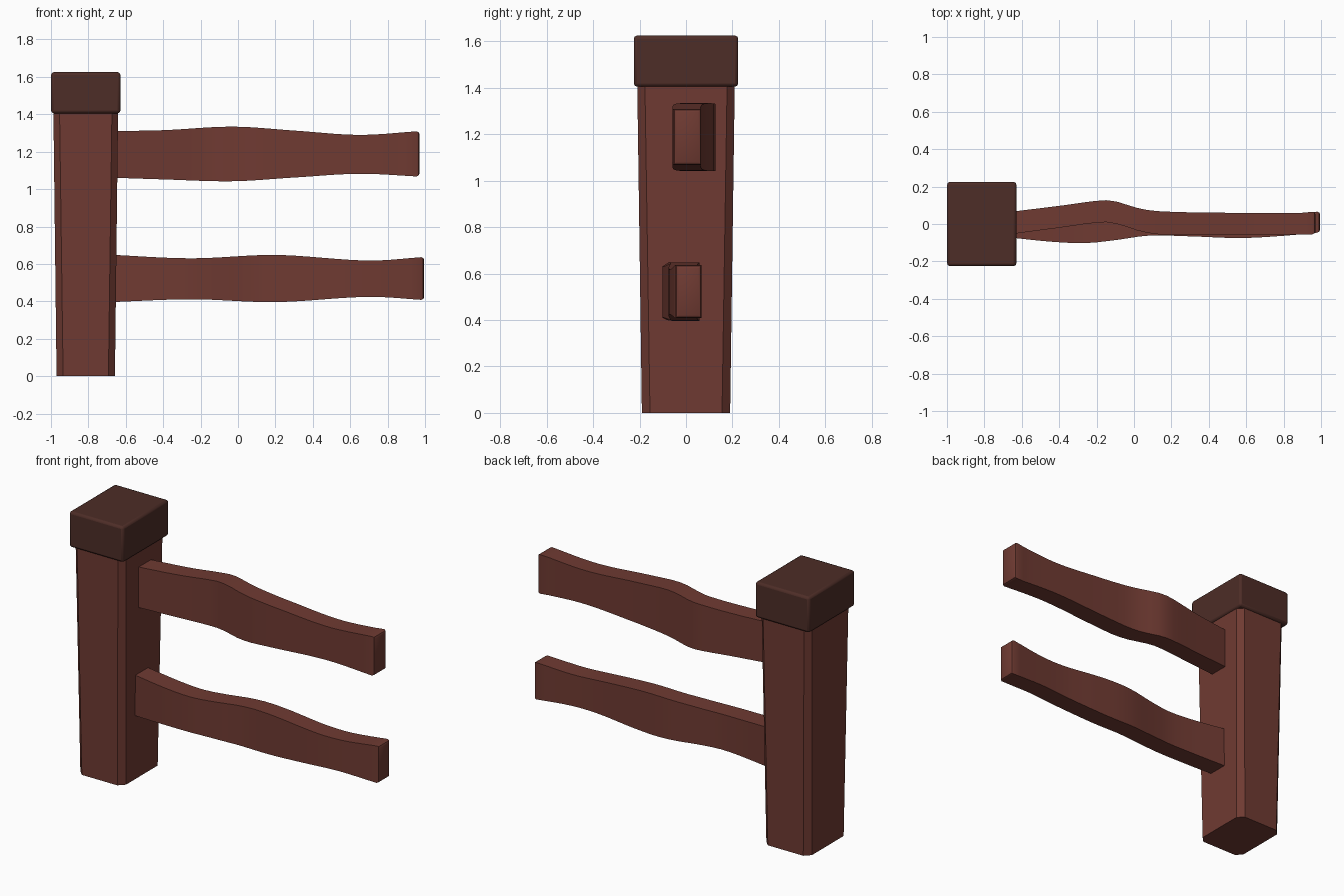
import bpy, bmesh

if "Cube" in bpy.data.objects:
    bpy.data.objects.remove(bpy.data.objects["Cube"])

def material(name, rgb):
    m = bpy.data.materials.new(name)
    m.diffuse_color = (*rgb, 1)
    m.use_nodes = True
    m.node_tree.nodes["Principled BSDF"].inputs["Base Color"].default_value = m.diffuse_color
    return m

WOOD = material("red_brown_wood", (0.16, 0.043, 0.032))
DARK = material("dark_wood", (0.075, 0.026, 0.02))

def loft(name, rings, mat):
    """Skin a list of equal-length vertex rings and close both ends."""
    bm = bmesh.new()
    rows = [[bm.verts.new(p) for p in r] for r in rings]
    n = len(rows[0])
    for a, b in zip(rows, rows[1:]):
        for i in range(n):
            j = (i + 1) % n
            bm.faces.new((a[i], a[j], b[j], b[i]))
    bm.faces.new(rows[0][::-1])
    bm.faces.new(rows[-1])
    bmesh.ops.recalc_face_normals(bm, faces=bm.faces)
    me = bpy.data.meshes.new(name)
    bm.to_mesh(me)
    bm.free()
    me.materials.append(mat)
    ob = bpy.data.objects.new(name, me)
    bpy.context.collection.objects.link(ob)
    return ob

def smooth(ob, angle=0.5):
    bpy.ops.object.select_all(action='DESELECT')
    ob.select_set(True)
    bpy.context.view_layer.objects.active = ob
    bpy.ops.object.shade_smooth_by_angle(angle=angle)

def curve(keys, x):
    """Catmull-Rom style value at x through (x, value) keys."""
    def slope(i):
        a, b = keys[max(i - 1, 0)], keys[min(i + 1, len(keys) - 1)]
        return (b[1] - a[1]) / (b[0] - a[0])
    for i, ((x0, v0), (x1, v1)) in enumerate(zip(keys, keys[1:])):
        if x <= x1 or i == len(keys) - 2:
            h = x1 - x0
            t = (x - x0) / h
            return ((2*t**3 - 3*t**2 + 1) * v0 + (t**3 - 2*t**2 + t) * h * slope(i)
                    + (3*t**2 - 2*t**3) * v1 + (t**3 - t**2) * h * slope(i + 1))

# Tapered post with chamfered corners
PX = -0.814
def octagon(hx, hy, c, z):
    pts = [(hx, hy - c), (hx - c, hy), (c - hx, hy), (-hx, hy - c),
           (-hx, c - hy), (c - hx, -hy), (hx - c, -hy), (hx, c - hy)]
    return [(PX + x, y, z) for x, y in pts]

loft("post", [octagon(0.156, 0.19, 0.035, 0), octagon(0.173, 0.21, 0.033, 1.42)], WOOD)

# Cap block with softened edges
def box_ring(z):
    return [(PX + sx * 0.185, sy * 0.225, z) for sx, sy in ((-1, -1), (1, -1), (1, 1), (-1, 1))]

cap = loft("post_cap", [box_ring(1.405), box_ring(1.625)], DARK)
bev = cap.modifiers.new("soft_edges", 'BEVEL')
bev.width, bev.segments = 0.014, 2
smooth(cap)

# Wavy rails: back, front, bottom and top edges follow curves
def rail(name, x1, front, back, low, high, steps=30):
    x0, e = -0.7, 0.015
    xs = [x0 + (x1 - e - x0) * i / steps for i in range(steps + 1)]
    stations = [(x, 0) for x in xs] + [(x1 - 0.005, 0.005), (x1, 0.015)]
    rings = []
    for x, d in stations:
        f, b = curve(front, x) + d, curve(back, x) - d
        l, h = curve(low, x) + d, curve(high, x) - d
        rings.append([(x, f, l), (x, b, l), (x, b, h), (x, f, h)])
    smooth(loft(name, rings, WOOD))

rail("upper_rail", 0.97,
     front=[(-0.7, -0.06), (-0.4, -0.02), (-0.16, 0.01), (-0.07, -0.005), (0.02, -0.035),
            (0.13, -0.055), (0.5, -0.058), (0.97, -0.055)],
     back=[(-0.7, 0.06), (-0.4, 0.097), (-0.16, 0.127), (-0.08, 0.117), (0.0, 0.09),
           (0.12, 0.069), (0.5, 0.06), (0.9, 0.06), (0.97, 0.067)],
     low=[(-0.7, 1.062), (-0.4, 1.052), (-0.03, 1.042), (0.3, 1.062), (0.65, 1.082), (0.97, 1.067)],
     high=[(-0.7, 1.31), (-0.4, 1.315), (-0.03, 1.334), (0.3, 1.313), (0.65, 1.29), (0.97, 1.31)])

rail("lower_rail", 0.995,
     front=[(-0.7, -0.068), (-0.45, -0.094), (-0.26, -0.102), (-0.1, -0.086), (0.08, -0.062),
            (0.3, -0.066), (0.57, -0.075), (0.8, -0.063), (0.995, -0.045)],
     back=[(-0.7, 0.055), (-0.45, 0.03), (-0.26, 0.02), (-0.1, 0.035), (0.08, 0.057),
           (0.3, 0.053), (0.57, 0.042), (0.8, 0.053), (0.995, 0.067)],
     low=[(-0.7, 0.395), (-0.25, 0.411), (0.2, 0.396), (0.7, 0.424), (0.995, 0.407)],
     high=[(-0.7, 0.65), (-0.25, 0.63), (0.2, 0.648), (0.7, 0.618), (0.995, 0.637)])
